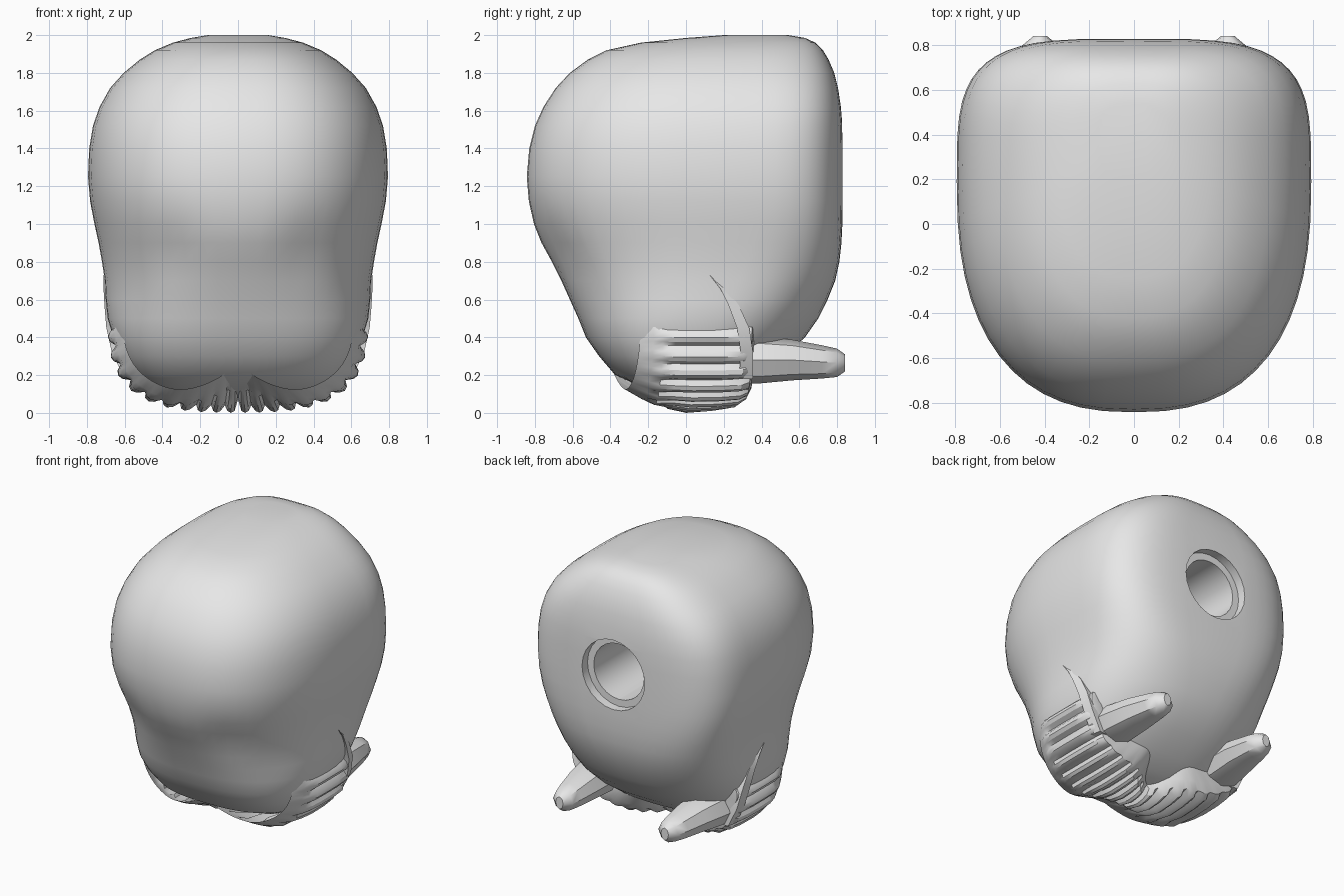
import bpy, bmesh, math

if "Cube" in bpy.data.objects:
    bpy.data.objects.remove(bpy.data.objects["Cube"])

grey = bpy.data.materials.new("plain_grey")
grey.diffuse_color = (0.8, 0.8, 0.8, 1)
grey.use_nodes = True
grey.node_tree.nodes["Principled BSDF"].inputs["Base Color"].default_value = grey.diffuse_color


def loft(name, rings, closed=True, angle=35, smooth=True):
    """Skin a list of equal-length rings and cap both ends."""
    bm = bmesh.new()
    rows = [[bm.verts.new(p) for p in ring] for ring in rings]
    n = len(rows[0])
    for a, b in zip(rows, rows[1:]):
        for i in range(n if closed else n - 1):
            j = (i + 1) % n
            bm.faces.new((a[i], a[j], b[j], b[i]))
    if closed:
        bm.faces.new(rows[0])
        bm.faces.new(rows[-1])
    else:
        bm.faces.new([r[0] for r in rows])
        bm.faces.new([r[-1] for r in rows])
    bmesh.ops.recalc_face_normals(bm, faces=bm.faces)
    me = bpy.data.meshes.new(name)
    bm.to_mesh(me)
    bm.free()
    ob = bpy.data.objects.new(name, me)
    bpy.context.collection.objects.link(ob)
    me.materials.append(grey)
    if smooth:
        shade(ob, angle)
    return ob


def shade(ob, angle):
    bpy.ops.object.select_all(action='DESELECT')
    ob.select_set(True)
    bpy.context.view_layer.objects.active = ob
    bpy.ops.object.shade_smooth_by_angle(angle=math.radians(angle))


def spow(v, e):
    return math.copysign(abs(v) ** e, v)


def ramp(v, lo, hi):
    t = min(1, max(0, (v - lo) / (hi - lo)))
    return t * t * (3 - 2 * t)


# Rounded head: height, front y, back y, widest y, half width
SECTIONS = [
    (0.08, -0.08, 0.10, 0.00, 0.24), (0.13, -0.22, 0.25, 0.00, 0.43),
    (0.20, -0.375, 0.38, 0.01, 0.54), (0.30, -0.46, 0.52, 0.03, 0.615),
    (0.40, -0.53, 0.63, 0.05, 0.66), (0.50, -0.57, 0.70, 0.07, 0.69),
    (0.60, -0.615, 0.75, 0.10, 0.70), (0.70, -0.66, 0.79, 0.12, 0.705),
    (0.80, -0.71, 0.812, 0.14, 0.72), (0.90, -0.765, 0.823, 0.16, 0.738),
    (1.00, -0.805, 0.828, 0.18, 0.76), (1.12, -0.832, 0.83, 0.19, 0.783),
    (1.25, -0.843, 0.83, 0.19, 0.794), (1.40, -0.83, 0.83, 0.19, 0.788),
    (1.52, -0.80, 0.828, 0.19, 0.768), (1.62, -0.755, 0.82, 0.20, 0.733),
    (1.72, -0.69, 0.805, 0.21, 0.677), (1.80, -0.615, 0.785, 0.22, 0.605),
    (1.87, -0.52, 0.755, 0.24, 0.52), (1.92, -0.42, 0.725, 0.26, 0.44),
    (1.96, -0.24, 0.685, 0.30, 0.345), (1.985, 0.0, 0.63, 0.33, 0.25),
    (2.00, 0.20, 0.54, 0.36, 0.16)]

rings = []
for z, front, back, mid, half in SECTIONS:
    # Back corners are rounder low down and near the crown
    e_back = 2.4 + 1.4 * ramp(z, 0.35, 1.1) - 0.6 * ramp(z, 1.6, 1.95)
    e_front = 2.55 - 0.25 * ramp(z, 0.3, 0.6) + 0.2 * ramp(z, 0.8, 1.2)
    ring = []
    for i in range(56):
        a = 2 * math.pi * i / 56
        c, s = math.cos(a), math.sin(a)
        e = 2 / e_back if s > 0 else 2 / e_front
        x = half * spow(c, e)
        y = mid + spow(s, e) * ((back - mid) if s > 0 else (mid - front))
        # Shallow hollows either side of the lower front
        if y < 0:
            d = ((abs(x) - 0.36) / 0.13) ** 2 + ((z - 0.87) / 0.16) ** 2
            y += 0.025 * math.exp(-d)
        ring.append((x, y, z))
    rings.append(ring)
head = loft("head", rings, smooth=False)

# Stepped round socket in the back
for name, radius, depth in (("socket_bore", 0.20, 0.75), ("socket_rim", 0.25, 0.065)):
    bpy.ops.mesh.primitive_cylinder_add(
        vertices=24, radius=radius, depth=depth + 0.2,
        location=(0, 0.83 - depth / 2 + 0.1, 1.295), rotation=(math.pi / 2, 0, 0))
    cutter = bpy.context.object
    cutter.name = name + "_cutter"
    cutter.data.materials.append(grey)
    mod = head.modifiers.new(name, 'BOOLEAN')
    mod.operation = 'DIFFERENCE'
    mod.solver = 'EXACT'
    mod.object = cutter
    bpy.context.view_layer.objects.active = head
    bpy.ops.object.modifier_apply(modifier=name)
    bpy.data.objects.remove(cutter)
shade(head, 35)

# Ribbed collar wrapped under the head:
# y at sides, y at bottom, scale at sides, scale at bottom, rib strength
STATIONS = [
    (-0.24, -0.40, 0.88, 0.62, 0.0), (-0.17, -0.28, 0.94, 0.78, 0.0),
    (-0.12, -0.20, 0.975, 0.875, 0.5), (-0.05, -0.10, 1.00, 0.955, 1.0),
    (0.05, 0.00, 1.00, 1.00, 1.0),
    (0.20, 0.13, 1.00, 0.985, 1.0), (0.31, 0.24, 0.99, 0.95, 1.0),
    (0.35, 0.29, 0.95, 0.87, 0.3), (0.36, 0.33, 0.85, 0.75, 0.0),
    (0.32, 0.40, 0.70, 0.55, 0.0)]
RIBS, STEPS = 20, 4
rib_shape = (0.0, 0.75, 1.0, 0.75)
rings = []
for y_side, y_low, k_side, k_low, amp in STATIONS:
    ring = []
    for i in range(RIBS * STEPS + 1):
        t = math.radians(-86 + 172 * i / (RIBS * STEPS))
        s, c = math.sin(t), math.cos(t)
        r = (abs(s / 0.69) ** 3 + abs(c / 0.50) ** 3) ** (-1 / 3)
        w = abs(s) ** 1.5
        r *= k_low + (k_side - k_low) * w
        r -= 0.04 * amp * (1 - rib_shape[i % STEPS])
        # Central notch, and a chin hollow between two jowls
        if i == RIBS * STEPS // 2:
            r -= 0.03 * amp
        if y_low < -0.15:
            r -= 0.06 * math.exp(-(s / 0.30) ** 2)
            r += 0.03 * math.exp(-((abs(s) - 0.65) / 0.2) ** 2)
        # Rear edge dips forward in a V at the middle
        y_mid = y_low - 0.55 * max(0, y_low) * math.exp(-(s / 0.33) ** 2)
        ring.append((r * s, y_mid + (y_side - y_mid) * w, 0.5 - r * c))
    rings.append(ring)
loft("ribbed_collar", rings, closed=False, angle=30)

# Prongs: x, y, z, half width, half height along each one
PRONG = [
    (0.45, 0.22, 0.28, 0.15, 0.12), (0.45, 0.38, 0.28, 0.15, 0.125),
    (0.435, 0.56, 0.28, 0.13, 0.108), (0.425, 0.72, 0.27, 0.10, 0.088),
    (0.42, 0.80, 0.265, 0.08, 0.075), (0.42, 0.842, 0.265, 0.03, 0.045)]
# Pointed blades at the collar ends: outer y, inner y, z, outer x
BLADE = [
    (0.355, 0.28, 0.18, 0.60), (0.355, 0.29, 0.32, 0.668),
    (0.335, 0.27, 0.45, 0.697), (0.28, 0.225, 0.57, 0.707),
    (0.21, 0.18, 0.66, 0.712), (0.135, 0.125, 0.73, 0.712)]

for side, sx in (("left", -1), ("right", 1)):
    rings = [[(sx * (x + rx * math.cos(k * math.pi / 4)), y,
               z + rz * math.sin(k * math.pi / 4)) for k in range(8)]
             for x, y, z, rx, rz in PRONG]
    loft(side + "_prong", rings, angle=40)
    rings = [[(sx * x, yi, z), (sx * (x - 0.015), yo, z),
              (sx * (x - 0.16), yo - 0.01, z), (sx * (x - 0.16), yi, z)]
             for yo, yi, z, x in BLADE]
    loft(side + "_collar_blade", rings, angle=35)
